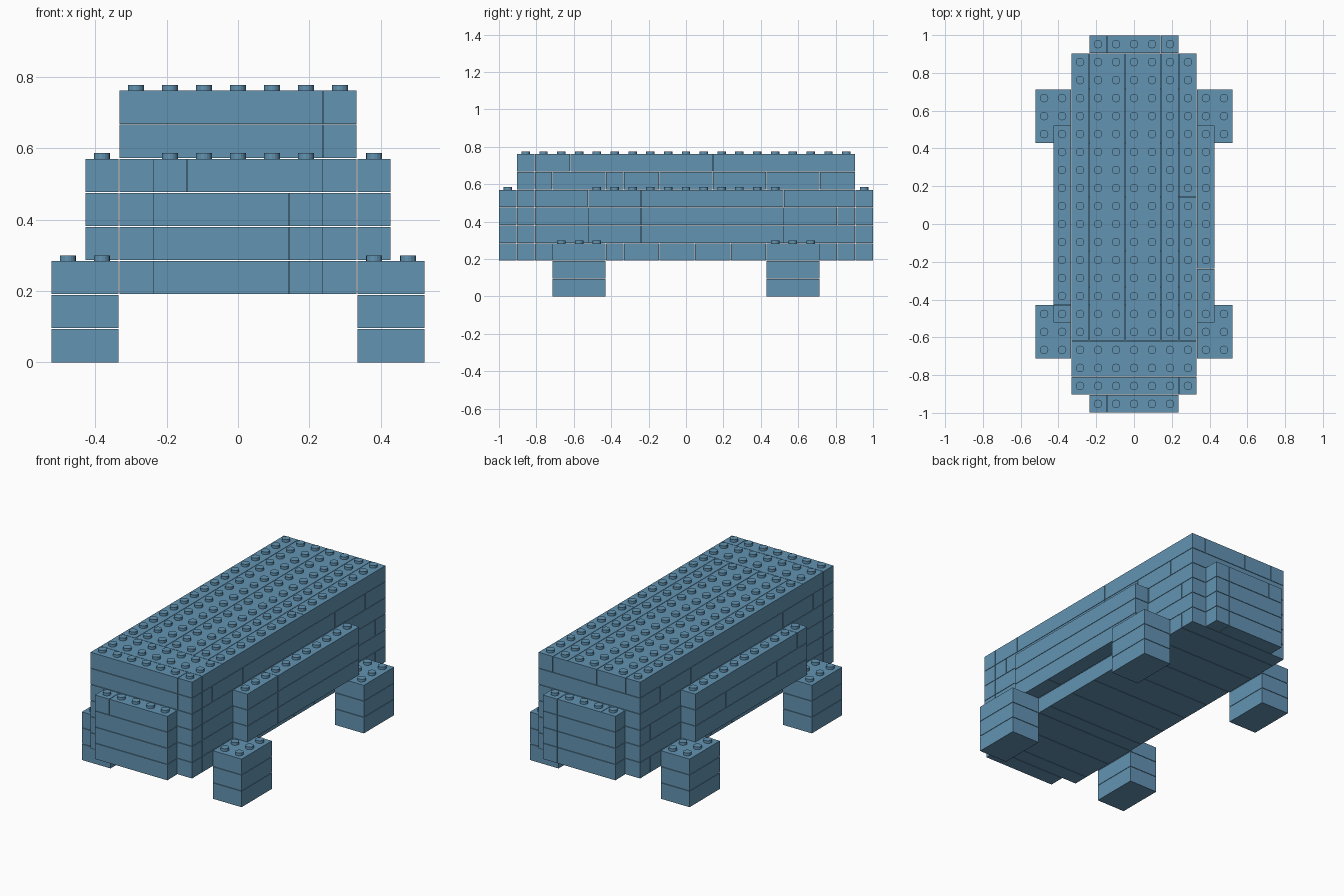
import bpy, bmesh
from mathutils import Matrix, Vector

PITCH = 2 / 21          # one stud spacing; courses are equally tall
GAP = 0.0013            # half the joint between neighbouring bricks
STUD_R, STUD_H = 0.0225, 0.0155

cube = bpy.data.objects.get("Cube")
if cube:
    bpy.data.objects.remove(cube, do_unlink=True)

blue = bpy.data.materials.new("steel_blue")
blue.use_nodes = True
colour = (0.125, 0.295, 0.45, 1)
blue.diffuse_color = colour
blue.node_tree.nodes["Principled BSDF"].inputs["Base Color"].default_value = colour


def brick(bm, x0, x1, y0, y1, level):
    """One brick on the stud grid, slightly shrunk to leave open joints."""
    lo = Vector((x0, y0, level)) * PITCH
    hi = Vector((x1, y1, level + 1)) * PITCH
    lo += Vector((GAP, GAP, GAP if level else 0))
    hi -= Vector((GAP, GAP, GAP))
    size = hi - lo
    bmesh.ops.create_cube(bm, size=1, matrix=Matrix.Translation((lo + hi) / 2)
                          @ Matrix.Diagonal((*size, 1)))


def row(bm, xs, ys, level):
    """Bricks between consecutive x cuts and consecutive y cuts."""
    for x0, x1 in zip(xs, xs[1:]):
        for y0, y1 in zip(ys, ys[1:]):
            brick(bm, x0, x1, y0, y1, level)


def studs(bm, xs, ys, level):
    """Round studs on top of a course."""
    for x in xs:
        for y in ys:
            z = level * PITCH - GAP + STUD_H / 2
            bmesh.ops.create_cone(bm, cap_ends=True, segments=16, radius1=STUD_R,
                                  radius2=STUD_R, depth=STUD_H,
                                  matrix=Matrix.Translation((x * PITCH, y * PITCH, z)))


def finish(bm, name):
    mesh = bpy.data.meshes.new(name)
    bm.to_mesh(mesh)
    bm.free()
    mesh.materials.append(blue)
    obj = bpy.data.objects.new(name, mesh)
    bpy.context.collection.objects.link(obj)


FULL = [-3.5, 3.5]

# Floor course: planks laid across the body
bm = bmesh.new()
row(bm, FULL, [-9.5, -8.5, -6.5, -4.5, -3.5, -1.5, 0.5, 2.5, 4.5, 6.5, 8.5, 9.5], 2)
finish(bm, "floor_course")

# Lower walls
for level, cuts in ((3, [-8.5, -2.5, 4.5]), (4, [-8.5, 1.5, 8.5]), (5, [-8.5, -5.5, 5.5])):
    bm = bmesh.new()
    row(bm, FULL, [-9.5, *cuts, 9.5], level)
    finish(bm, f"wall_course_{level - 2}")

# Upper wall course
bm = bmesh.new()
row(bm, [-3.5, 2.5, 3.5], [-9.5, -8.5], 6)
row(bm, FULL, [-8.5, -7.5, -4.5, -3.5, -1.5, 1.5, 4.5, 7.5, 9.5], 6)
finish(bm, "upper_wall_course")

# Roof: front bricks, then long strips
bm = bmesh.new()
row(bm, [-3.5, 2.5, 3.5], [-9.5, -8.5], 7)
row(bm, FULL, [-8.5, -6.5], 7)
row(bm, [-3.5, -2.5, -0.5, 1.5, 2.5], [-6.5, 9.5], 7)
row(bm, [2.5, 3.5], [-6.5, 1.5, 9.5], 7)
studs(bm, range(-3, 4), range(-9, 10), 8)
finish(bm, "roof")

# End blocks
for side, name in ((-1, "front"), (1, "back")):
    bm = bmesh.new()
    ys = sorted((side * 9.5, side * 10.5))
    for level in range(2, 5):
        row(bm, [-2.5, 1.5, 2.5], ys, level)
    top = [-2.5, -1.5, 2.5] if side < 0 else [-2.5, -1.5, 1.5, 2.5]
    row(bm, top, ys, 5)
    studs(bm, range(-2, 3), [side * 10], 6)
    finish(bm, name + "_block")

# Side ledges
ledge_cuts = {1: ([-2.5], [-2.5], [-2.5]), -1: ([-0.5], [-2.5, 2.5], [-4.5])}
for side, name in ((1, "left"), (-1, "right")):
    bm = bmesh.new()
    for level, cuts in enumerate(ledge_cuts[side], 3):
        row(bm, sorted((side * 3.5, side * 4.5)), [-5.5, *cuts, 5.5], level)
    studs(bm, [side * 4], range(-5, 6), 6)
    finish(bm, name + "_ledge")

# Four corner legs
for sx, xname in ((1, "left"), (-1, "right")):
    for sy, yname in ((-1, "front"), (1, "back")):
        bm = bmesh.new()
        for level in range(3):
            row(bm, sorted((sx * 3.5, sx * 5.5)), sorted((sy * 4.5, sy * 7.5)), level)
        studs(bm, [sx * 5], [sy * 5, sy * 6, sy * 7], 3)
        studs(bm, [sx * 4], [sy * 6, sy * 7], 3)
        finish(bm, f"{yname}_{xname}_leg")
